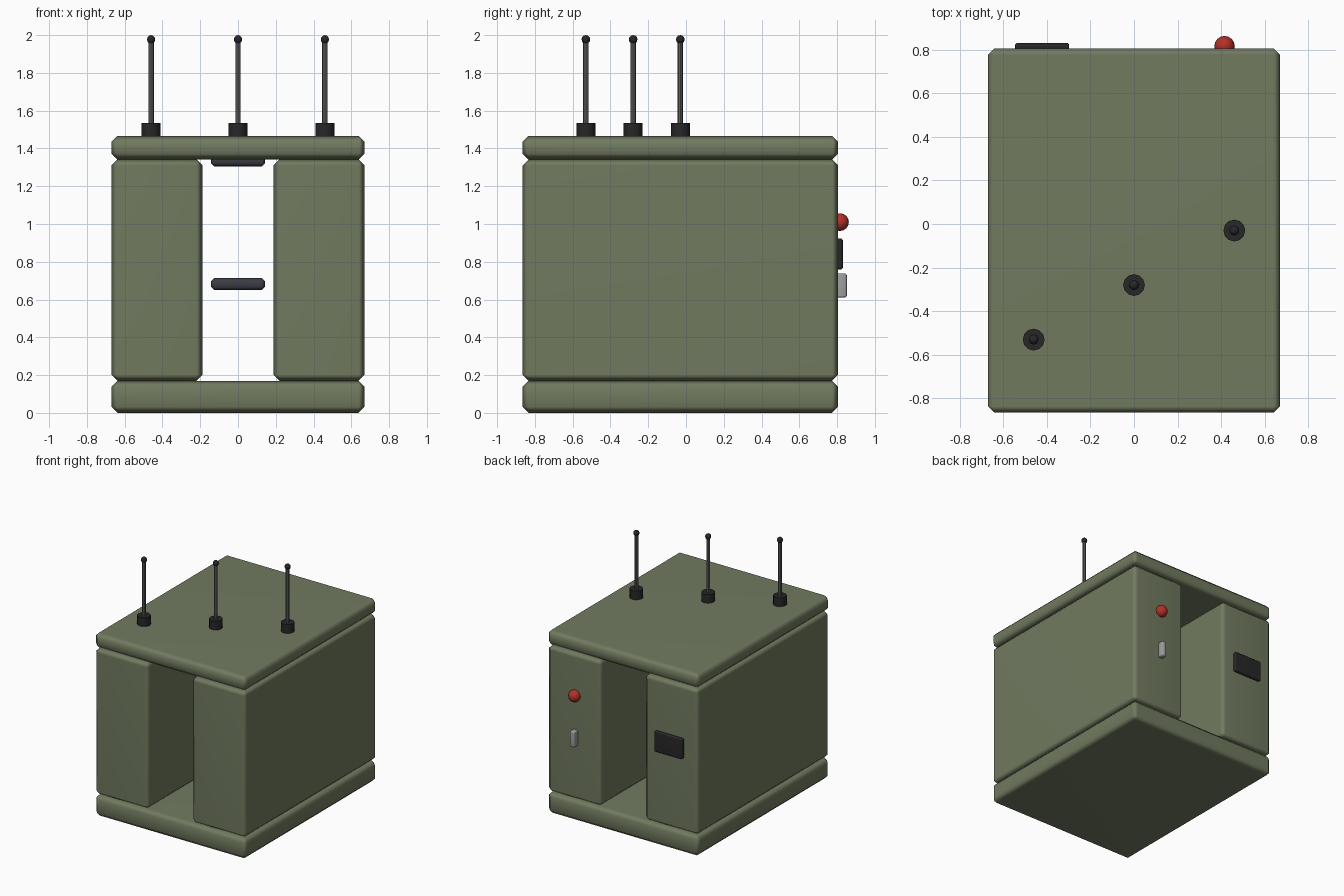
import bpy, math

if "Cube" in bpy.data.objects:
    bpy.data.objects.remove(bpy.data.objects["Cube"])

def mat(name, rgb):
    m = bpy.data.materials.new(name)
    m.diffuse_color = (*rgb, 1)
    m.use_nodes = True
    m.node_tree.nodes["Principled BSDF"].inputs["Base Color"].default_value = m.diffuse_color
    return m

OLIVE = mat("olive_paint", (0.165, 0.195, 0.115))
BLACK = mat("black_plastic", (0.02, 0.02, 0.022))
SLATE = mat("dark_grip", (0.045, 0.047, 0.058))
STEEL = mat("steel", (0.12, 0.12, 0.12))
SILVER = mat("light_grey", (0.34, 0.34, 0.34))
RED = mat("red_lamp", (0.45, 0.03, 0.02))

def finish(name, m, angle=30):
    ob = bpy.context.object
    ob.name = name
    ob.data.materials.append(m)
    bpy.ops.object.shade_smooth_by_angle(angle=math.radians(angle))
    return ob

def box(name, x, y, z, m, bevel):
    """Chamfered box from (min, max) ranges."""
    bpy.ops.mesh.primitive_cube_add(size=1, location=[sum(r) / 2 for r in (x, y, z)])
    bpy.context.object.scale = [r[1] - r[0] for r in (x, y, z)]
    bpy.ops.object.transform_apply(location=False, rotation=False, scale=True)
    ob = finish(name, m, 60)
    b = ob.modifiers.new("chamfer", 'BEVEL')
    b.width, b.segments = bevel, 1
    ob.modifiers.new("normals", 'WEIGHTED_NORMAL')
    return ob

def rod(name, x, y, z0, z1, r, sides, m):
    bpy.ops.mesh.primitive_cylinder_add(vertices=sides, radius=r, depth=z1 - z0,
                                        location=(x, y, (z0 + z1) / 2))
    return finish(name, m, 40)

def ball(name, loc, r, m, seg, rings):
    bpy.ops.mesh.primitive_uv_sphere_add(segments=seg, ring_count=rings, radius=r, location=loc)
    return finish(name, m, 50)

# Casing: base, lid and two side cabinets with an open channel between
Y = (-0.865, 0.805)
box("base_slab", (-0.67, 0.67), Y, (0, 0.17), OLIVE, 0.032)
box("top_slab", (-0.67, 0.67), Y, (1.342, 1.465), OLIVE, 0.03)
box("left_cabinet", (-0.67, -0.188), Y, (0.17, 1.342), OLIVE, 0.032)
box("right_cabinet", (0.188, 0.67), Y, (0.17, 1.342), OLIVE, 0.032)

# Grip bars inside the channel
for name, z in (("lower_grip", 0.682), ("upper_grip", 1.337)):
    box(name, (-0.142, 0.142), (-0.065, 0.005), (z - 0.032, z + 0.032), SLATE, 0.016)

# Back panel fittings
box("display_panel", (-0.545, -0.297), (0.795, 0.83), (0.76, 0.923), BLACK, 0.008)
box("toggle_switch", (0.392, 0.438), (0.795, 0.852), (0.61, 0.738), SILVER, 0.01)
ball("warning_lamp", (0.415, 0.815, 1.01), 0.047, RED, 16, 8)

# Antennas in a diagonal row
for i, (x, y) in enumerate(((-0.46, -0.53), (0, -0.28), (0.46, -0.03)), 1):
    rod(f"antenna_socket_{i}", x, y, 1.455, 1.535, 0.05, 12, BLACK)
    rod(f"antenna_mast_{i}", x, y, 1.53, 1.975, 0.014, 8, STEEL)
    ball(f"antenna_tip_{i}", (x, y, 1.977), 0.023, BLACK, 10, 6)
